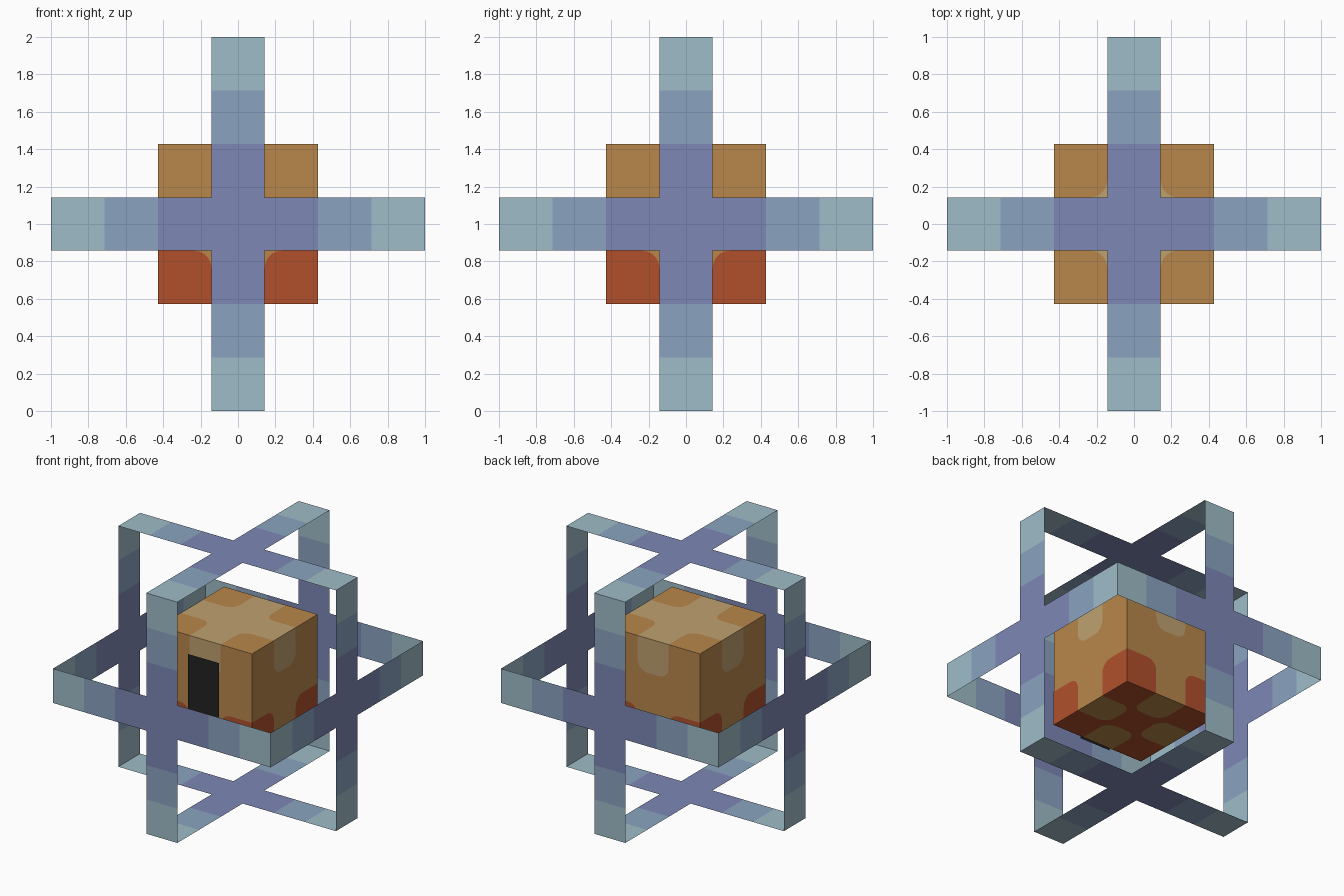
import bpy, bmesh, math
from mathutils import Vector

if "Cube" in bpy.data.objects:
    bpy.data.objects.remove(bpy.data.objects["Cube"])

U = 1 / 7                      # grid module
CENTRE = Vector((0, 0, 1))


def material(name, hex_code):
    rgb = [int(hex_code[i:i + 2], 16) / 255 for i in (0, 2, 4)]
    col = [c / 12.92 if c <= 0.04045 else ((c + 0.055) / 1.055) ** 2.4 for c in rgb] + [1]
    m = bpy.data.materials.new(name)
    m.use_nodes = True
    m.diffuse_color = col
    m.node_tree.nodes["Principled BSDF"].inputs["Base Color"].default_value = col
    return m


teal = material("pale_teal", "9FBCC8")
blue = material("soft_blue", "8AA3C0")
violet = material("violet_blue", "7D88B5")
tan = material("tan", "BFA170")
orange = material("ochre_orange", "B9874B")
red = material("brick_red", "B1502C")
black = material("near_black", "232323")

X, Y, Z = Vector((1, 0, 0)), Vector((0, 1, 0)), Vector((0, 0, 1))
SIDES = [(X, Z, -Y), (Y, Z, X), (-X, Z, Y), (-Y, Z, -X)]   # (u, v, normal)
TOP, BOTTOM = (X, Y, Z), (X, -Y, -Z)


def add_poly(bm, frame, dist, points, mat=0):
    """Flat polygon in the plane facing frame's normal, dist from the centre."""
    u, v, n = frame
    verts = [bm.verts.new(CENTRE + u * a + v * b + n * dist) for a, b in points]
    face = bm.faces.new(verts)
    face.normal_update()
    if face.normal.dot(n) < 0:
        face.normal_flip()
    face.material_index = mat


def rounded_rect(x0, y0, x1, y1, rounded, r=0.09):
    """Rectangle with chosen corners rounded (0 = low left, then anticlockwise)."""
    corners = [(x0, y0, 1, 1), (x1, y0, -1, 1), (x1, y1, -1, -1), (x0, y1, 1, -1)]
    pts = []
    for i, (x, y, sx, sy) in enumerate(corners):
        if i not in rounded:
            pts.append((x, y))
            continue
        start = math.pi + i * math.pi / 2
        for k in range(6):
            a = start + k * math.pi / 10
            pts.append((x + sx * r + r * math.cos(a), y + sy * r + r * math.sin(a)))
    return pts


def finish(name, bm, mats):
    me = bpy.data.meshes.new(name)
    bm.to_mesh(me)
    bm.free()
    for m in mats:
        me.materials.append(m)
    ob = bpy.data.objects.new(name, me)
    bpy.context.collection.objects.link(ob)
    return ob


# Open frame: a thin cross on each of the six sides, colour by distance along the arm
bm = bmesh.new()
for frame in SIDES + [TOP, BOTTOM]:
    add_poly(bm, frame, 1, rounded_rect(-U, -U, U, U, ()), 0)
    for step, mat in ((1, 0), (3, 1), (5, 2)):
        a, b = step * U, (step + 2) * U
        for lo, hi in ((a, b), (-b, -a)):
            add_poly(bm, frame, 1, rounded_rect(lo, -U, hi, U, ()), mat)
            add_poly(bm, frame, 1, rounded_rect(-U, lo, U, hi, ()), mat)
bmesh.ops.remove_doubles(bm, verts=bm.verts, dist=0.0005)
finish("band_frame", bm, [violet, blue, teal])

# Central block: tan top, orange sides, red underside
H = 3 * U
bm = bmesh.new()
bmesh.ops.create_cube(bm, size=2 * H)
for f in bm.faces:
    f.material_index = 0 if f.normal.z > 0.5 else 2 if f.normal.z < -0.5 else 1
bmesh.ops.translate(bm, verts=bm.verts, vec=CENTRE)
finish("core_block", bm, [tan, orange, red])

# Corner and edge patches, laid just over the block
P = H + 0.002
LOW_LEFT = rounded_rect(-H, -H, -U, -U, (2,))
LOW_RIGHT = rounded_rect(U, -H, H, -U, (3,))
UP_LEFT = rounded_rect(-H, U, -U, H, (1,))
UP_RIGHT = rounded_rect(U, U, H, H, (0,))
UPPER_TAB = rounded_rect(-U, U, U, H, (0, 1))

bm = bmesh.new()
for frame in SIDES:
    add_poly(bm, frame, P, UPPER_TAB, 0)
    add_poly(bm, frame, P, LOW_LEFT, 2)
    add_poly(bm, frame, P, LOW_RIGHT, 2)
for corner in (LOW_LEFT, LOW_RIGHT, UP_LEFT, UP_RIGHT):
    add_poly(bm, TOP, P, corner, 1)
for u, v, n in ((X, Y, -Z), (Y, -X, -Z), (-X, -Y, -Z), (-Y, X, -Z)):
    add_poly(bm, (u, v, n), P, UPPER_TAB, 1)
finish("block_patches", bm, [tan, orange, red])

# Doorway panel standing just ahead of the front side
bm = bmesh.new()
add_poly(bm, SIDES[0], H + 0.026, rounded_rect(-U, -H, U, 2 * U, ()))
finish("door_panel", bm, [black])
